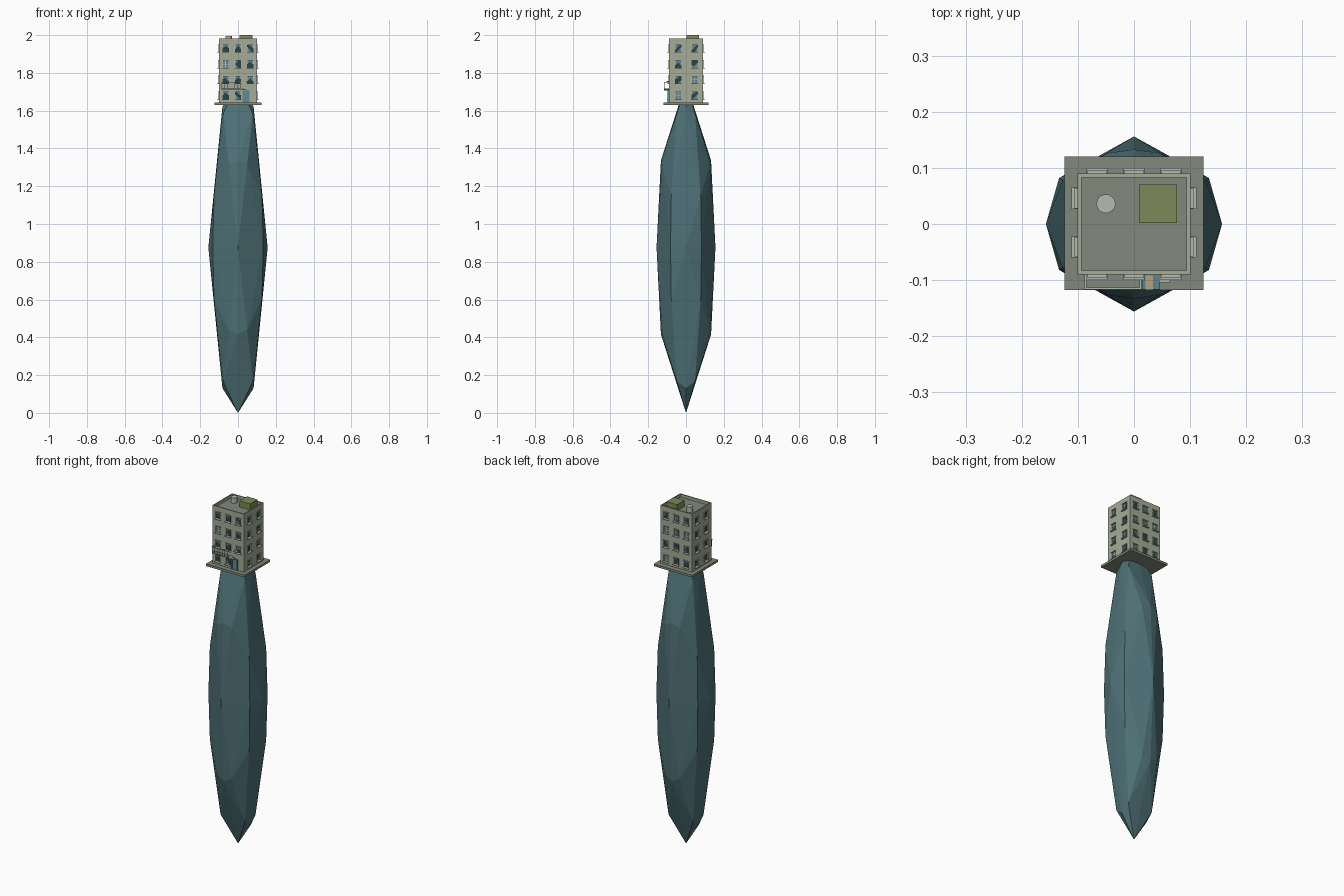
import bpy, bmesh, math, random
from mathutils import Vector, Matrix

if "Cube" in bpy.data.objects:
    bpy.data.objects.remove(bpy.data.objects["Cube"])

random.seed(4)

def mat(name, c):
    m = bpy.data.materials.new(name)
    m.diffuse_color = (*c, 1)
    m.use_nodes = True
    m.node_tree.nodes["Principled BSDF"].inputs["Base Color"].default_value = m.diffuse_color
    return m

ROCK = mat("teal_rock", (0.075, 0.16, 0.18))
WALL = mat("plaster", (0.38, 0.41, 0.30))
SLAB = mat("paving", (0.22, 0.25, 0.20))
TRIM = mat("pale_trim", (0.45, 0.50, 0.42))
DARK = mat("dark_interior", (0.02, 0.06, 0.075))
GLASS = mat("teal_glass", (0.11, 0.26, 0.30))
OLIVE = mat("olive", (0.21, 0.25, 0.10))
TAN = mat("tan", (0.50, 0.38, 0.20))

def finish(name, bm, m):
    me = bpy.data.meshes.new(name)
    bm.to_mesh(me)
    bm.free()
    ob = bpy.data.objects.new(name, me)
    bpy.context.collection.objects.link(ob)
    me.materials.append(m)
    return ob

def add_box(bm, lo, hi, M=Matrix()):
    lo, hi = Vector(lo), Vector(hi)
    T = Matrix.Translation((lo + hi) / 2) @ Matrix.Diagonal((*(hi - lo), 1))
    bmesh.ops.create_cube(bm, size=1, matrix=M @ T)

def boxes(name, m, *pairs, M=Matrix()):
    bm = bmesh.new()
    for lo, hi in pairs:
        add_box(bm, lo, hi, M)
    return finish(name, bm, m)

# Faceted rock spindle: once-subdivided icosahedron with an edge midpoint at each tip
phi = (1 + 5 ** 0.5) / 2
bm = bmesh.new()
S = (1, -1)
pts = [(s, 0, t * phi) for s in S for t in S]
pts += [(0, 0, s) for s in S]
pts += [(s * phi, t, u / phi) for s in S for t in S for u in S]
for p in pts:
    for k in range(3):
        v = Vector(p[k:] + p[:k]).normalized()
        bm.verts.new((v.x * 0.157, v.y * 0.156, v.z * 0.876 + 0.876))
bmesh.ops.convex_hull(bm, input=bm.verts)
finish("rock_spindle", bm, ROCK)

# Paving slab and building body
Z0, ZR = 1.643, 1.966
boxes("paving_slab", SLAB, ((-0.124, -0.118, 1.63), (0.124, 0.12, Z0)))
boxes("roof_deck", SLAB, ((-0.097, -0.087, ZR - 0.008), (0.097, 0.087, ZR - 0.002)))

# Window layout: wall frames with local x along the wall, local -y outwards
def wall(angle, dist):
    return Matrix.Rotation(angle, 4, 'Z') @ Matrix.Translation((0, -dist, 0))

rows = [1.679, 1.763, 1.846, 1.929]
W, H, T = 0.016, 0.019, 0.007
sides = [("front", wall(0, 0.09), (-0.066, 0, 0.066), 0.101),
         ("back", wall(math.pi, 0.09), (-0.066, 0, 0.066), 0.101),
         ("right", wall(math.pi / 2, 0.101), (-0.041, 0.046), 0.09),
         ("left", wall(-math.pi / 2, 0.101), (-0.046, 0.041), 0.09)]
DOOR_X = 0.043
for name, M, cols, half in sides:
    wb, tb, gb, db = (bmesh.new() for _ in range(4))
    # solid wall strips between the openings
    zs = [Z0] + [z + s * H for z in rows for s in (-1, 1)] + [1.981]
    for i in range(0, len(zs), 2):
        add_box(wb, (-half, 0, zs[i]), (half, T, zs[i + 1]), M)
    for r, z in enumerate(rows):
        cs = [c for c in cols if not (name == "front" and r == 0 and c > 0)]
        xs = [-half] + [c + s * W for c in cs for s in (-1, 1)] + [half]
        for i in range(0, len(xs), 2):
            add_box(wb, (xs[i], 0, z - H), (xs[i + 1], T, z + H), M)
        for c in cs:
            # sill, lintel and slim jambs
            add_box(tb, (c - 0.019, -0.010, z - H - 0.003), (c + 0.019, 0.002, z - H), M)
            add_box(tb, (c - 0.018, -0.005, z + H), (c + 0.018, 0.002, z + H + 0.003), M)
            for s in (-1, 1):
                x = c + s * W
                add_box(tb, (x - 0.0015, -0.002, z - H), (x + 0.0015, 0.004, z + H), M)
            # dark backing
            add_box(db, (c - W, 0.0065, z - H), (c + W, 0.009, z + H), M)
            # glass: whole panes with glazing bars, or broken shards
            kind = random.random()
            if kind < 0.2:
                add_box(gb, (c - W, 0.004, z - H), (c + W, 0.005, z + H), M)
                add_box(tb, (c - 0.0015, 0.001, z - H), (c + 0.0015, 0.005, z + H), M)
                add_box(tb, (c - W, 0.001, z - 0.0015), (c + W, 0.005, z + 0.0015), M)
            else:
                for sx, sz in random.sample([(1, 1), (1, -1), (-1, 1), (-1, -1)], 2):
                    a, b = random.uniform(0.9, 1.8), random.uniform(0.7, 1.6)
                    tri = [(sx * W, sz * H), (sx * W * (1 - a), sz * H), (sx * W, sz * H * (1 - b))]
                    gb.faces.new([gb.verts.new(M @ Vector((c + x, 0.004, z + y))) for x, y in tri])
    finish(name + "_wall", wb, WALL)
    finish(name + "_window_trim", tb, TRIM)
    finish(name + "_window_glass", gb, GLASS)
    finish(name + "_window_dark", db, DARK)

# Roof hut and water tank
boxes("roof_hut", OLIVE, ((0.009, 0.002, ZR - 0.004), (0.077, 0.07, 2.0)))
bm = bmesh.new()
bmesh.ops.create_cone(bm, cap_ends=True, segments=16, radius1=0.017, radius2=0.017, depth=0.034,
                      matrix=Matrix.Translation((-0.05, 0.036, 1.979)))
finish("roof_tank", bm, TRIM)

# Entrance door with frame, tilted canopy and leaning plank
boxes("door_leaf", GLASS, ((DOOR_X - 0.014, -0.092, Z0), (DOOR_X + 0.014, -0.088, 1.703)))
boxes("door_frame", GLASS,
      *[((DOOR_X + s * 0.016 - 0.003, -0.097, Z0), (DOOR_X + s * 0.016 + 0.003, -0.088, 1.703)) for s in S],
      ((DOOR_X - 0.019, -0.097, 1.700), (DOOR_X + 0.019, -0.088, 1.706)))
tilt = Matrix.Translation((0.028, -0.104, 1.712)) @ Matrix.Rotation(math.radians(8), 4, 'Y')
boxes("door_canopy", GLASS, ((-0.014, -0.013, -0.002), (0.018, 0.014, 0.002)), M=tilt)
boxes("canopy_plank", TAN, ((-0.008, -0.0135, 0.002), (0.005, 0.012, 0.004)), M=tilt)

# Balcony with floor and railing
boxes("balcony_floor", SLAB, ((-0.088, -0.116, 1.713), (0.013, -0.09, 1.717)))
posts = [((x - 0.001, -0.116, 1.716), (x + 0.001, -0.114, 1.751))
         for x in [-0.086 + 0.0163 * i for i in range(7)]]
boxes("balcony_railing", TRIM, *posts,
      ((-0.088, -0.117, 1.749), (0.013, -0.113, 1.753)),
      ((-0.088, -0.117, 1.749), (-0.085, -0.09, 1.753)),
      ((0.010, -0.117, 1.749), (0.013, -0.09, 1.753)))
# Small lamp bracket right of the balcony
boxes("wall_bracket", TRIM, ((0.045, -0.104, 1.752), (0.064, -0.088, 1.757)))
